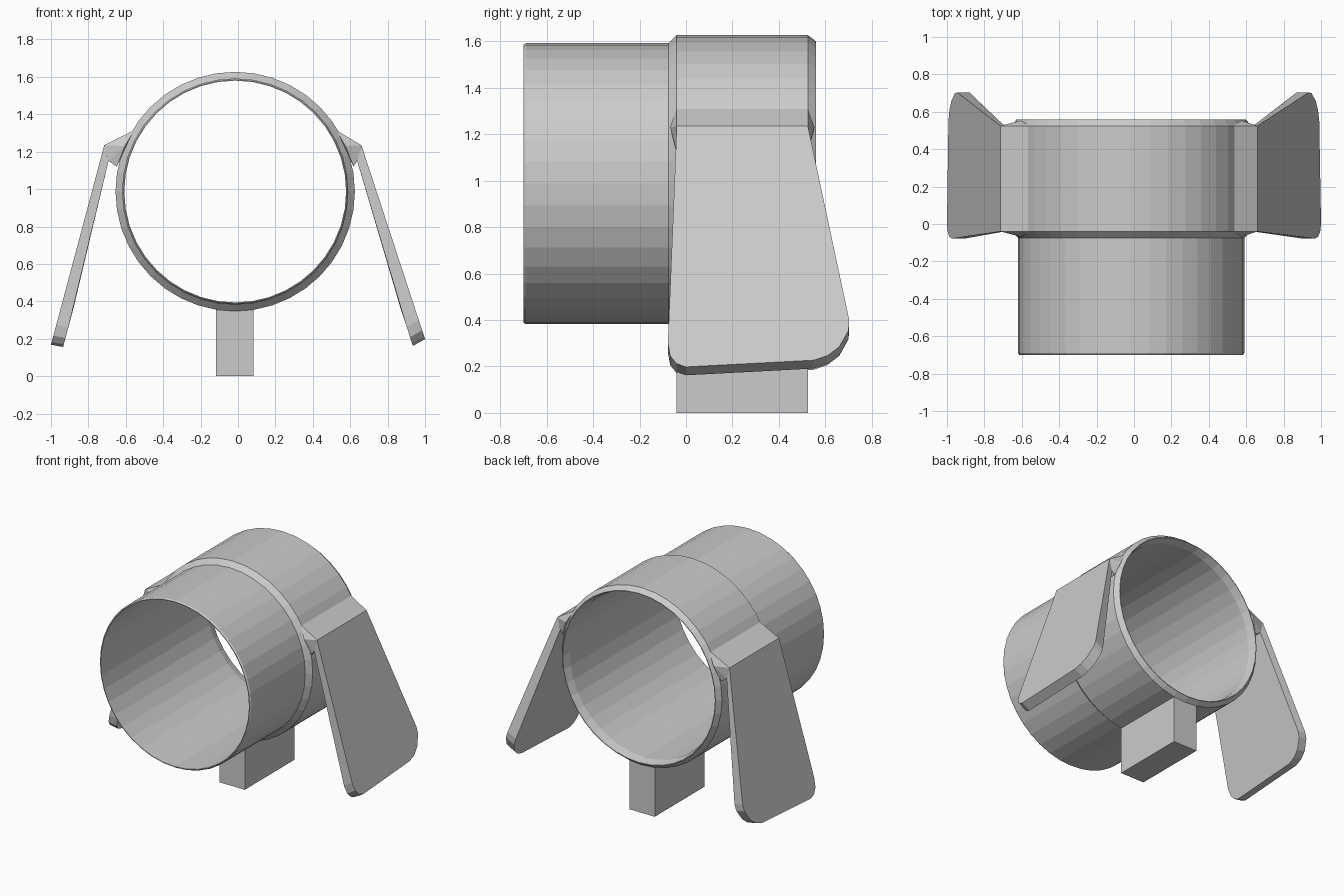
import bpy, bmesh, math

if "Cube" in bpy.data.objects:
    bpy.data.objects.remove(bpy.data.objects["Cube"])

CX, CZ, SEG = -0.015, 0.987, 40


def finish(name, bm):
    bmesh.ops.recalc_face_normals(bm, faces=bm.faces[:])
    mesh = bpy.data.meshes.new(name)
    bm.to_mesh(mesh)
    bm.free()
    obj = bpy.data.objects.new(name, mesh)
    bpy.context.collection.objects.link(obj)
    return obj


def lathe(name, profile):
    """Closed (y, radius) profile turned around the tube axis."""
    bm = bmesh.new()
    rings = []
    for i in range(SEG):
        a = 2 * math.pi * i / SEG
        rings.append([bm.verts.new((CX + r * math.cos(a), y, CZ + r * math.sin(a)))
                      for y, r in profile])
    n = len(profile)
    for i in range(SEG):
        p, q = rings[i], rings[(i + 1) % SEG]
        for j in range(n):
            k = (j + 1) % n
            bm.faces.new((p[j], p[k], q[k], q[j]))
    return finish(name, bm)


def fin(name, top, bottom, dx, dz):
    """Flared plate; its outer face leans from top to bottom (x, z)."""
    outline = [(-0.04, 1.235), (0.525, 1.235), (0.703, 0.40), (0.70, 0.355),
               (0.66, 0.285), (0.61, 0.247), (0.55, 0.227), (0.0, 0.198),
               (-0.04, 0.212), (-0.068, 0.245), (-0.078, 0.30)]
    shift = bottom[1] - 0.198
    bm = bmesh.new()
    outer, inner = [], []
    for y, z in outline:
        t = (top[1] - z) / (top[1] - 0.198)
        x = top[0] + (bottom[0] - top[0]) * t
        z += shift * t
        drop = -0.085 if t < 0.01 else dz
        wide = dx * 0.35 if t < 0.01 else dx
        outer.append(bm.verts.new((x, y, z)))
        inner.append(bm.verts.new((x + wide, y, z + drop)))
    bm.faces.new(outer)
    bm.faces.new(inner[::-1])
    n = len(outer)
    for i in range(n):
        j = (i + 1) % n
        bm.faces.new((outer[i], outer[j], inner[j], inner[i]))
    return finish(name, bm)


def bracket(name, side, tip_x):
    """Wedge joining the collar to the top of a fin."""
    section = [(CX + side * 0.54, 1.315, 0.0), (CX + side * 0.59, 1.23, 0.028),
               (CX + side * 0.633, 1.12, 0.0), (tip_x, 1.235, 0.0),
               (tip_x - side * 0.023, 1.15, 0.0)]
    bm = bmesh.new()
    for x, z, e in section:
        bm.verts.new((x, -0.04 - e, z))
        bm.verts.new((x, 0.525 + e, z))
    bmesh.ops.convex_hull(bm, input=bm.verts[:])
    return finish(name, bm)


# Open tube with the wider chamfered collar at the back
lathe("tube_and_collar", [
    (-0.70, 0.598), (-0.69, 0.605), (-0.075, 0.605), (-0.04, 0.64),
    (0.525, 0.64), (0.56, 0.613), (0.56, 0.608), (0.50, 0.593), (-0.70, 0.593)])

# Brackets and side fins, the right one slightly more splayed
bracket("right_bracket", 1, 0.66)
bracket("left_bracket", -1, -0.715)
fin("right_fin", (0.66, 1.235), (1.0, 0.198), -0.065, -0.036)
fin("left_fin", (-0.715, 1.235), (-1.0, 0.168), 0.065, -0.012)

# Mounting foot under the collar
bm = bmesh.new()
bmesh.ops.create_cube(bm, size=1)
for v in bm.verts:
    v.co.x = -0.018 + v.co.x * 0.20
    v.co.y = 0.2425 + v.co.y * 0.565
    v.co.z = (v.co.z + 0.5) * 0.37
finish("foot", bm)
